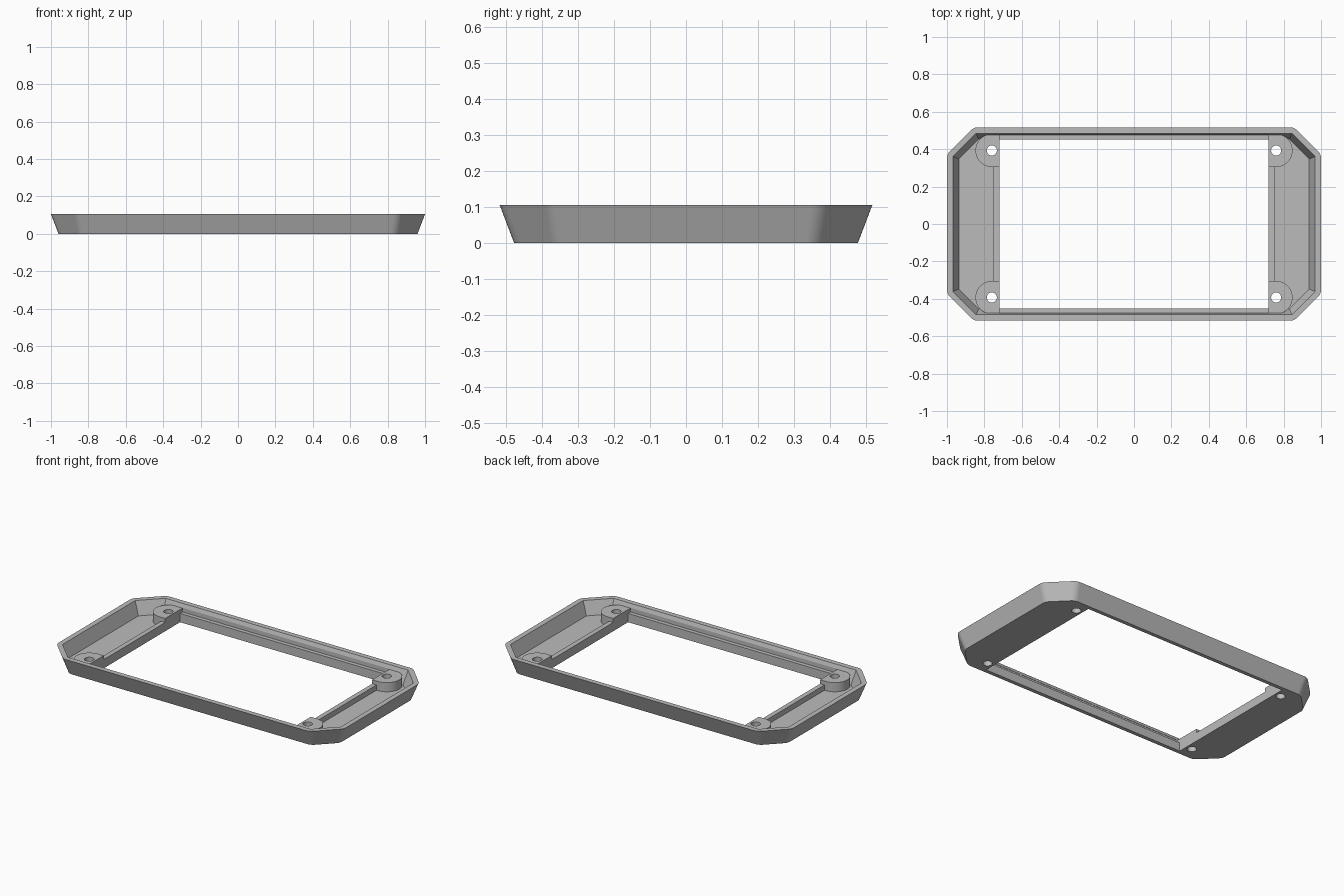
import bpy, bmesh, math
from mathutils import Vector

old = bpy.data.objects.get("Cube")
if old:
    bpy.data.objects.remove(old, do_unlink=True)

HEIGHT, FLOOR, LIP, BOSS = 0.105, 0.022, 0.055, 0.08
HALF_X, HALF_Y, CHAMFER = 1.0, 0.517, 0.143
SLOPE = 0.04 / HEIGHT
WALL = 0.032
OPEN_X, OPEN_Y = 0.72, 0.453
BOSS_X, BOSS_Y, BOSS_R, HOLE_R = 0.76, 0.393, 0.088, 0.027

grey = bpy.data.materials.new("plain grey")
grey.use_nodes = True
colour = (0.5, 0.5, 0.5, 1)
grey.diffuse_color = colour
grey.node_tree.nodes["Principled BSDF"].inputs["Base Color"].default_value = colour


def finish(bm, name):
    bmesh.ops.recalc_face_normals(bm, faces=bm.faces)
    mesh = bpy.data.meshes.new(name)
    bm.to_mesh(mesh)
    bm.free()
    mesh.materials.append(grey)
    obj = bpy.data.objects.new(name, mesh)
    bpy.context.collection.objects.link(obj)
    return obj


def octagon(inset, radius, steps=5):
    """Chamfered rectangle moved inwards by inset, corners rounded by radius."""
    x, y = HALF_X - inset, HALF_Y - inset
    c = CHAMFER - inset * (2 - math.sqrt(2))
    quarter = [(x, y - c), (x - c, y)]
    pts = quarter + [(-a, b) for a, b in quarter[::-1]]
    pts += [(-a, -b) for a, b in pts]
    pts = [Vector(p) for p in pts]
    if not radius:
        return pts
    ring = []
    cut = radius * math.tan(math.pi / 8)
    for i, p in enumerate(pts):
        a = p + (pts[i - 1] - p).normalized() * cut
        b = p + (pts[(i + 1) % len(pts)] - p).normalized() * cut
        for k in range(steps + 1):
            t = k / steps
            ring.append(a * (1 - t) ** 2 + p * 2 * t * (1 - t) + b * t * t)
    return ring


def tapered(name, inset, z0, z1, radius):
    """Solid whose sides follow the sloping wall between two heights."""
    bm = bmesh.new()
    rings = []
    for z in (z0, z1):
        pts = octagon(inset + (HEIGHT - z) * SLOPE, radius)
        rings.append([bm.verts.new((p.x, p.y, z)) for p in pts])
    low, high = rings
    bm.faces.new(low[::-1])
    bm.faces.new(high)
    for i in range(len(low)):
        j = (i + 1) % len(low)
        bm.faces.new((low[i], low[j], high[j], high[i]))
    return finish(bm, name)


def box(name, x0, x1, y0, y1, z0, z1):
    bm = bmesh.new()
    bmesh.ops.create_cube(bm, size=1)
    for v in bm.verts:
        v.co = ((x0 + x1) / 2 + v.co.x * (x1 - x0),
                (y0 + y1) / 2 + v.co.y * (y1 - y0),
                (z0 + z1) / 2 + v.co.z * (z1 - z0))
    return finish(bm, name)


def cylinder(name, x, y, r, z0, z1):
    bm = bmesh.new()
    bmesh.ops.create_cone(bm, cap_ends=True, segments=40, radius1=r, radius2=r, depth=z1 - z0)
    bmesh.ops.translate(bm, verts=bm.verts, vec=(x, y, (z0 + z1) / 2))
    return finish(bm, name)


def combine(target, tool, operation):
    tool.hide_render = True
    mod = target.modifiers.new("combine", "BOOLEAN")
    mod.operation, mod.solver, mod.object = operation, "EXACT", tool
    bpy.context.view_layer.objects.active = target
    bpy.ops.object.modifier_apply(modifier=mod.name)
    bpy.data.objects.remove(tool, do_unlink=True)


# Shallow tray with sloping walls
frame = tapered("bezel_frame", 0, 0, HEIGHT, 0.06)
combine(frame, tapered("tray_cutter", WALL, FLOOR, HEIGHT + 0.02, 0), "DIFFERENCE")

# Raised lip round the opening
combine(frame, box("opening_lip", -OPEN_X - 0.03, OPEN_X + 0.03, -0.475, 0.475, 0.01, LIP), "UNION")

# Screw bosses: round outside, square towards the wall and opening
for sx in (-1, 1):
    for sy in (-1, 1):
        combine(frame, cylinder("boss", sx * BOSS_X, sy * BOSS_Y, BOSS_R, 0.012, BOSS), "UNION")
        xs = sorted((sx * (OPEN_X - 0.02), sx * BOSS_X))
        ys = sorted((sy * (BOSS_Y - BOSS_R), sy * (BOSS_Y + BOSS_R)))
        combine(frame, box("boss_block", *xs, *ys, 0.014, BOSS), "UNION")

# Main opening, with the boss ends trimmed flush, and screw holes
combine(frame, box("opening_cutter", -OPEN_X, OPEN_X, -OPEN_Y, OPEN_Y, -0.1, 0.3), "DIFFERENCE")
for sx in (-1, 1):
    for sy in (-1, 1):
        combine(frame, cylinder("hole_cutter", sx * BOSS_X, sy * BOSS_Y, HOLE_R, -0.1, 0.3), "DIFFERENCE")
for s in (-1, 1):
    ys = sorted((s * 0.3, s * 0.478))
    combine(frame, box("boss_trim", -OPEN_X, OPEN_X, *ys, LIP, BOSS + 0.002), "DIFFERENCE")

# Smooth rounded corners while keeping flat walls flat
bpy.ops.object.select_all(action="DESELECT")
frame.select_set(True)
bpy.context.view_layer.objects.active = frame
bpy.ops.object.shade_smooth_by_angle(angle=math.radians(20))
weighted = frame.modifiers.new("flat walls", "WEIGHTED_NORMAL")
weighted.keep_sharp = True
